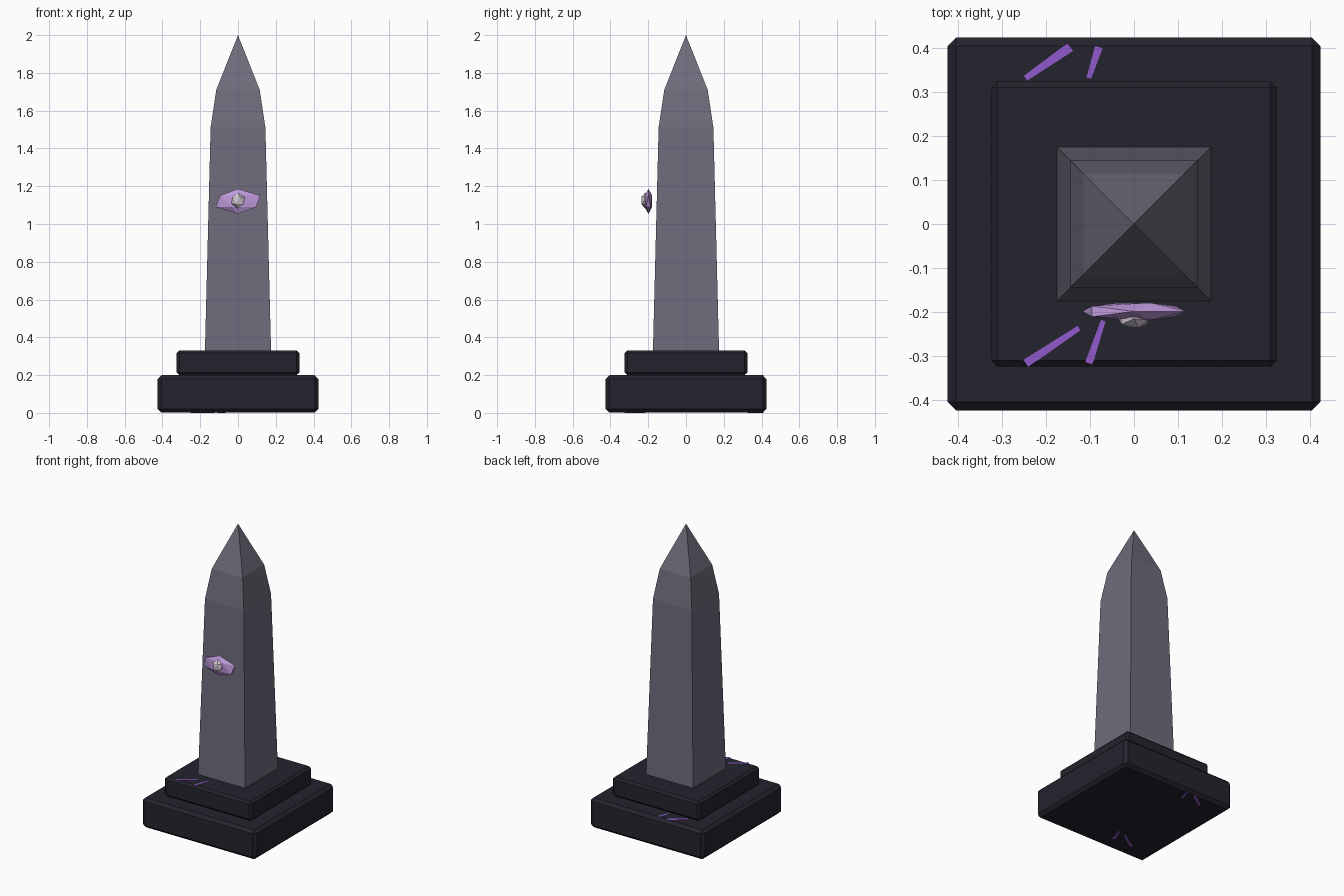
import bpy, bmesh
from mathutils import Vector

if "Cube" in bpy.data.objects:
    bpy.data.objects.remove(bpy.data.objects["Cube"])


def material(name, r, g, b):
    m = bpy.data.materials.new(name)
    m.use_nodes = True
    m.diffuse_color = (r, g, b, 1)
    m.node_tree.nodes["Principled BSDF"].inputs["Base Color"].default_value = (r, g, b, 1)
    return m


DARK = material("dark stone", 0.017, 0.017, 0.027)
GREY = material("grey stone", 0.16, 0.15, 0.2)
VIOLET = material("violet crystal", 0.52, 0.32, 0.72)
PALE = material("pale crystal", 0.62, 0.56, 0.62)
GLOW = material("purple glow", 0.28, 0.1, 0.6)


def add_object(name, bm, mat):
    bmesh.ops.recalc_face_normals(bm, faces=bm.faces)
    mesh = bpy.data.meshes.new(name)
    bm.to_mesh(mesh)
    bm.free()
    mesh.materials.append(mat)
    obj = bpy.data.objects.new(name, mesh)
    bpy.context.collection.objects.link(obj)
    return obj


def slab(name, half, z0, z1, bevel):
    """Square block with chamfered edges."""
    bm = bmesh.new()
    bmesh.ops.create_cube(bm, size=1)
    for v in bm.verts:
        v.co = (v.co.x * 2 * half, v.co.y * 2 * half, z1 if v.co.z > 0 else z0)
    bmesh.ops.bevel(bm, geom=bm.edges[:], offset=bevel, segments=1, affect='EDGES')
    add_object(name, bm, DARK)


def gem(name, centre, size, mat):
    """Stretched icosahedron."""
    bm = bmesh.new()
    bmesh.ops.create_icosphere(bm, subdivisions=1, radius=1)
    bmesh.ops.scale(bm, vec=size, verts=bm.verts)
    bmesh.ops.translate(bm, vec=centre, verts=bm.verts)
    add_object(name, bm, mat)


def crack(name, start, end, width, z, thick=0.002):
    """Thin tapered plate lying flat, from start to end."""
    a, b = Vector(start), Vector(end)
    d = (b - a).normalized()
    side = Vector((-d.y, d.x)) * width / 2
    bm = bmesh.new()
    outline = [a - side * 0.6, b - side, b + side, a + side * 0.6]
    face = bm.faces.new([bm.verts.new((p.x, p.y, z)) for p in outline])
    top = bmesh.ops.extrude_face_region(bm, geom=[face])
    for v in top["geom"]:
        if isinstance(v, bmesh.types.BMVert):
            v.co.z += thick
    add_object(name, bm, GLOW)


# Stepped plinth
slab("lower_step", 0.425, 0.001, 0.2, 0.02)
slab("upper_step", 0.325, 0.2, 0.33, 0.014)

# Tapered shaft: square rings closed by a pointed tip
bm = bmesh.new()
corners = [(-1, -1), (1, -1), (1, 1), (-1, 1)]
rings = [[bm.verts.new((x * h, y * h, z)) for x, y in corners]
         for h, z in ((0.175, 0.33), (0.145, 1.51), (0.115, 1.71))]
tip = bm.verts.new((0, 0, 2))
bm.faces.new(rings[0])
for i in range(4):
    j = (i + 1) % 4
    for low, high in zip(rings, rings[1:]):
        bm.faces.new((low[i], low[j], high[j], high[i]))
    bm.faces.new((rings[-1][i], rings[-1][j], tip))
add_object("obelisk_shaft", bm, GREY)

# Floating eye on the front
gem("eye", (0, -0.199, 1.12), (0.132, 0.023, 0.067), VIOLET)
gem("pupil", (0, -0.216, 1.124), (0.04, 0.024, 0.042), PALE)

# Glowing cracks, on the steps and the underside
front = [((-0.125, -0.237), (-0.247, -0.318), 0.02), ((-0.07, -0.22), (-0.103, -0.318), 0.018)]
back = [((-0.247, 0.332), (-0.145, 0.403), 0.022), ((-0.103, 0.332), (-0.08, 0.403), 0.018)]
for part, paths, top_z in (("front", front, 0.329), ("back", back, 0.199)):
    for n, (a, b, w) in enumerate(paths, 1):
        crack(f"{part}_crack_{n}", a, b, w, top_z)
        crack(f"{part}_underside_crack_{n}", a, b, w, 0)
